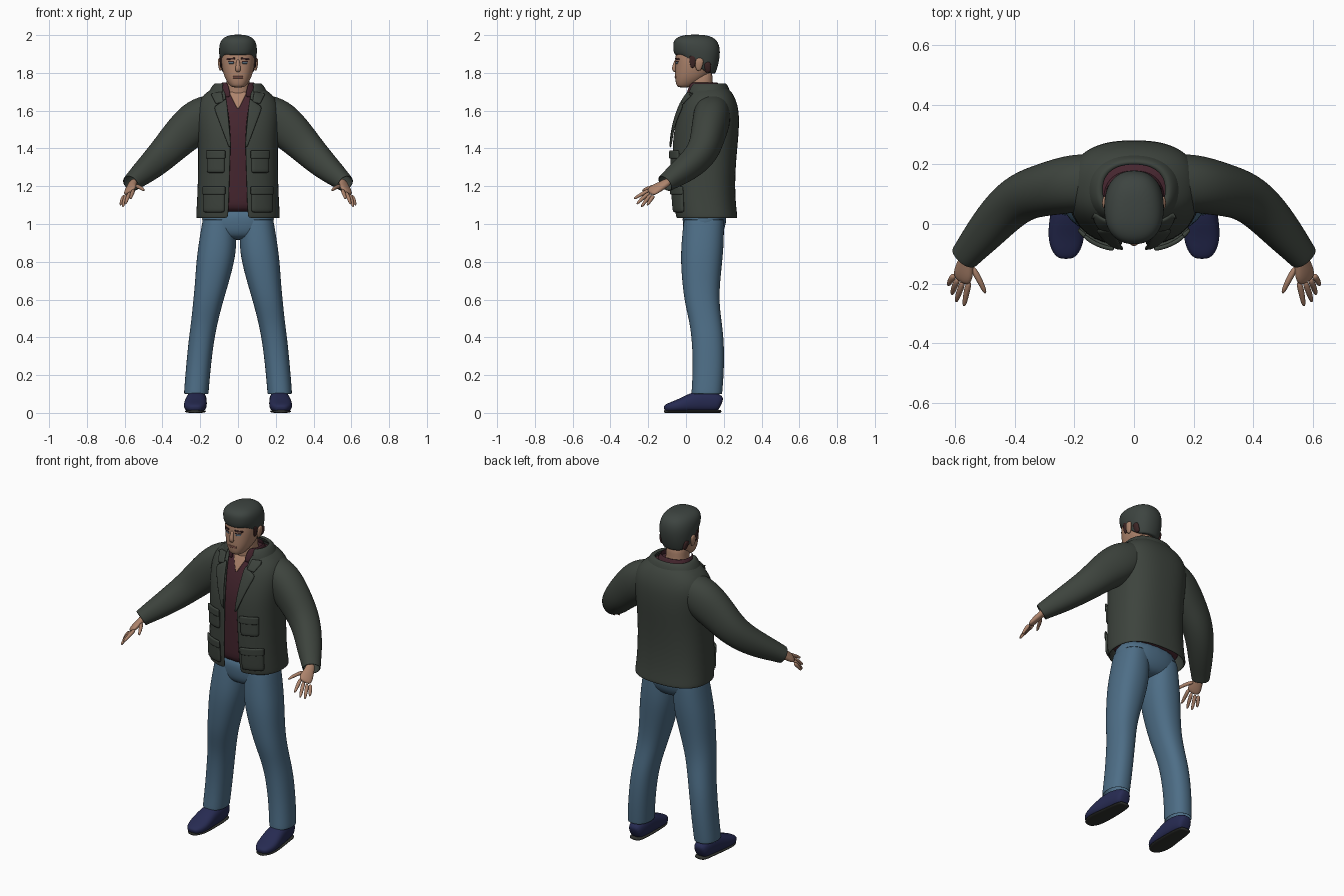
import bpy, bmesh, math
from mathutils import Vector
from mathutils.bvhtree import BVHTree


def material(name, r, g, b):
    m = bpy.data.materials.new(name)
    m.diffuse_color = (r, g, b, 1)
    return m


JACKET = material("dark green cloth", 0.047, 0.057, 0.047)
JEANS = material("blue denim", 0.075, 0.155, 0.24)
SHIRT = material("burgundy cloth", 0.06, 0.019, 0.028)
SKIN = material("skin", 0.42, 0.23, 0.15)
SHOE = material("navy shoe", 0.02, 0.024, 0.085)
SOLE = material("dark sole", 0.03, 0.032, 0.028)
HAIR = material("dark grey hair", 0.047, 0.058, 0.052)
BROWN = material("dark brown", 0.045, 0.018, 0.018)
LIP = material("lip", 0.27, 0.11, 0.085)
EYE = material("blue grey eye", 0.11, 0.17, 0.22)


def power(v, e):
    return math.copysign(abs(v) ** (2 / e), v)


def ring(z, hw, yf, yb, cx=0, gap=0, n=20, e=2.3):
    """Horizontal section; a gap leaves it open at the front."""
    cy, ry = (yf + yb) / 2, (yb - yf) / 2
    a = math.acos((gap / hw) ** (e / 2)) if gap else math.pi / 2
    pts = []
    for i in range(n):
        t = -a + (math.pi + 2 * a) * i / (n - 1 if gap else n)
        pts.append(Vector((cx + hw * power(math.cos(t), e), cy + ry * power(math.sin(t), e), z)))
    return pts


def tube_rings(path, side, n=12, e=2.2):
    """Sections (x, y, z, half width, half height) square to a path."""
    c = [Vector(p[:3]) for p in path]
    out = []
    for i, p in enumerate(path):
        t = (c[min(i + 1, len(c) - 1)] - c[max(i - 1, 0)]).normalized()
        s = Vector(side)
        s = (s - t * s.dot(t)).normalized()
        u = t.cross(s)
        out.append([c[i] + s * p[3] * power(math.cos(2 * math.pi * k / n), e)
                    + u * p[-1] * power(math.sin(2 * math.pi * k / n), e) for k in range(n)])
    return out


def skin(name, rings, mat, closed=True, caps=True, mirror=False, thick=0, sub=2):
    """Join sections into a smooth surface."""
    bm = bmesh.new()
    rows = [[bm.verts.new(p) for p in r] for r in rings]
    n = len(rows[0])
    for a, b in zip(rows, rows[1:]):
        for i in range(n if closed else n - 1):
            j = (i + 1) % n
            bm.faces.new((a[i], a[j], b[j], b[i]))
    if closed and caps:
        bm.faces.new(rows[0][::-1])
        bm.faces.new(rows[-1])
    bmesh.ops.recalc_face_normals(bm, faces=bm.faces)
    for f in bm.faces:
        f.smooth = True
    me = bpy.data.meshes.new(name)
    bm.to_mesh(me)
    bm.free()
    me.materials.append(mat)
    ob = bpy.data.objects.new(name, me)
    bpy.context.collection.objects.link(ob)
    if mirror:
        ob.modifiers.new("mirror", 'MIRROR').use_mirror_merge = False
    if thick:
        m = ob.modifiers.new("thickness", 'SOLIDIFY')
        m.thickness, m.offset = thick, 0
    if sub:
        ob.modifiers.new("smooth", 'SUBSURF').levels = sub
        ob.modifiers["smooth"].render_levels = sub
    return ob


def panel(name, target, corners, mat, off, thick, mirror=True, n=6):
    """Four-cornered patch (x, z) laid on the front of a target."""
    bpy.context.view_layer.update()
    tree = BVHTree.FromObject(target, bpy.context.evaluated_depsgraph_get())
    a, b, c, d = [Vector(p) for p in corners]
    rows = []
    for i in range(n):
        row = []
        for j in range(n):
            u, v = i / (n - 1), j / (n - 1)
            p = a.lerp(b, u).lerp(d.lerp(c, u), v)
            hit = tree.ray_cast(Vector((p.x, -1, p.y)), Vector((0, 1, 0)))[0]
            if hit is None:
                hit = tree.find_nearest(Vector((p.x, 0, p.y)))[0]
            row.append(Vector((p.x, hit.y - off, p.y)))
        rows.append(row)
    return skin(name, rows, mat, closed=False, mirror=mirror, thick=thick, sub=1)


def box(x0, x1, z0, z1):
    return [(x0, z0), (x1, z0), (x1, z1), (x0, z1)]


# Torso: open jacket over a closed shirt
body = [(1.03, .217, -.05, .268, .052), (1.05, .217, -.053, .266, .05), (1.12, .212, -.062, .257, .046),
        (1.25, .207, -.066, .254, .043), (1.4, .205, -.07, .266, .037), (1.5, .212, -.062, .276, .038),
        (1.6, .218, -.034, .276, .05), (1.66, .2, -.006, .258, .062), (1.7, .155, .015, .235, .068),
        (1.73, .105, .03, .2, .07)]
jacket = skin("jacket_body", [ring(z, w, f, b, gap=g, n=26, e=2.5) for z, w, f, b, g in body],
              JACKET, closed=False, thick=.012)
shirt = skin("shirt", [ring(max(z, 1.05), w - .02, f + .016, b - .022, n=24, e=2.5) for z, w, f, b, g in body[1:]], SHIRT)
skin("jacket_collar", [ring(1.67, .158, -.002, .235, gap=.085), ring(1.71, .146, .005, .226, gap=.08),
                       ring(1.745, .122, .02, .212, gap=.08), ring(1.735, .105, .03, .2, gap=.075)],
     JACKET, closed=False, thick=.012)
skin("shirt_collar", [ring(1.67, .115, .0, .19, gap=.035), ring(1.71, .1, .0, .18, gap=.045),
                      ring(1.75, .085, .015, .165, gap=.055)], SHIRT, closed=False, thick=.008)
panel("lapel", shirt, [(.035, 1.40), (.05, 1.41), (.13, 1.62), (.06, 1.67)], JACKET, .034, .012)
panel("collar_flap", shirt, [(.075, 1.645), (.118, 1.635), (.145, 1.69), (.085, 1.70)], JACKET, .034, .012)
panel("open_neck_skin", shirt, [(-.004, 1.61), (.004, 1.61), (.05, 1.7), (-.05, 1.7)], SKIN, .006, .006, False)

# Jacket pockets with flaps
for label, x0, x1, z0, z1 in (("chest", .07, .165, 1.27, 1.38), ("lower", .07, .185, 1.06, 1.19)):
    panel(label + "_pocket", jacket, box(x0, x1, z0, z1), JACKET, .008, .018)
    panel(label + "_pocket_flap", jacket, box(x0 - .004, x1 + .004, z1 - .035, z1 + .01), JACKET, .016, .014)

# Sleeves
skin("sleeve", tube_rings([(.11, .14, 1.61, .09, .085), (.2, .138, 1.56, .098, .118), (.3, .115, 1.47, .087, .103),
                           (.37, .096, 1.395, .081, .088), (.435, .045, 1.33, .074, .077),
                           (.5, -.03, 1.272, .064, .063), (.545, -.083, 1.235, .052, .05),
                           (.565, -.107, 1.217, .048, .045), (.568, -.111, 1.214, .046, .043)],
                          (.3, 1, 0), 16), JACKET, caps=False, mirror=True, thick=.006)

# Hands
across = (.05, .03, -.03)
skin("palm", tube_rings([(.55, -.085, 1.23, .026, .02), (.562, -.125, 1.205, .028, .019),
                         (.57, -.16, 1.187, .04, .018), (.579, -.195, 1.164, .036, .013)], across),
     SKIN, mirror=True)
fingers = {"index_finger": ((.552, -.19, 1.182), (.562, -.235, 1.158), (.57, -.278, 1.132)),
           "middle_finger": ((.572, -.19, 1.168), (.586, -.23, 1.137), (.597, -.263, 1.103)),
           "ring_finger": ((.589, -.182, 1.158), (.603, -.212, 1.125), (.61, -.238, 1.088)),
           "little_finger": ((.602, -.17, 1.152), (.614, -.188, 1.127), (.623, -.207, 1.097)),
           "thumb": ((.545, -.14, 1.202), (.516, -.19, 1.195), (.496, -.235, 1.176))}
for name, (a, b, c) in fingers.items():
    skin(name, tube_rings([a + (.012,), b + (.011,), c + (.007,)], across, 8), SKIN, mirror=True)

# Jeans
skin("jeans_hips", [ring(.915, .09, .02, .16), ring(.95, .17, -.012, .195), ring(1.0, .197, -.02, .215),
                    ring(1.1, .19, -.02, .22)], JEANS)
legs = [(.1, 1.03, .085, -.01, .2), (.107, .9, .1, -.024, .2), (.12, .8, .1, -.027, .191),
        (.14, .68, .087, -.018, .178), (.16, .58, .077, -.005, .175), (.178, .48, .069, .02, .188),
        (.195, .38, .066, .033, .2), (.21, .24, .064, .038, .201), (.22, .12, .064, .031, .192),
        (.221, .1, .063, .03, .19)]
skin("jeans_leg", [ring(z, w, f, b, cx=x) for x, z, w, f, b in legs], JEANS, caps=False, mirror=True, thick=.004)

# Shoes
last = [(.217, .188, .045, .03, .035), (.217, .17, .055, .045, .05), (.218, .1, .062, .054, .06),
        (.222, .04, .057, .058, .056), (.227, -.03, .039, .064, .036), (.228, -.08, .03, .055, .027),
        (.228, -.108, .025, .035, .019), (.228, -.116, .023, .018, .01)]
skin("shoe", tube_rings(last, (1, 0, 0), 14, 2.6), SHOE, mirror=True)
skin("shoe_sole", tube_rings([(x, y, .008, w * .93, .009) for x, y, z, w, h in last], (1, 0, 0), 12, 2.6),
     SOLE, mirror=True)

# Head and neck
skin("neck", [ring(1.64, .075, .02, .17), ring(1.7, .066, .018, .15), ring(1.75, .06, .016, .14),
              ring(1.82, .06, .01, .145)], SKIN)
head = skin("head", [ring(1.722, .03, -.04, .02), ring(1.735, .046, -.052, .05), ring(1.765, .066, -.058, .1),
                     ring(1.8, .08, -.059, .135), ring(1.85, .09, -.057, .155), ring(1.9, .092, -.057, .165),
                     ring(1.95, .08, -.045, .15), ring(1.98, .05, -.01, .11)], SKIN)
skin("nose", tube_rings([(0, -.05, 1.872, .009, .008), (0, -.06, 1.845, .011, .01),
                         (0, -.066, 1.82, .016, .012), (0, -.056, 1.805, .013, .008)], (1, 0, 0), 10), SKIN)
skin("ear", tube_rings([(.09, .065, 1.81, .008, .012), (.095, .068, 1.835, .01, .02),
                        (.099, .072, 1.862, .01, .024), (.097, .072, 1.88, .006, .014)], (1, 0, 0), 10),
     SKIN, mirror=True)

# Facial details
panel("eyebrow", head, [(.016, 1.871), (.062, 1.868), (.06, 1.878), (.016, 1.881)], BROWN, .002, .004)
panel("eye", head, box(.022, .05, 1.848, 1.859), EYE, .001, .004)
panel("upper_eyelid", head, box(.02, .054, 1.858, 1.863), BROWN, .002, .004)
panel("mouth", head, box(-.027, .027, 1.771, 1.783), LIP, .001, .004, False)

# Hair: cap with a high fringe that drops towards the nape
cap = [ring(1.79, .084, -.058, .152), ring(1.8, .09, -.063, .158), ring(1.84, .099, -.069, .172),
       ring(1.9, .103, -.07, .183), ring(1.95, .097, -.064, .178), ring(1.985, .075, -.038, .155),
       ring(2.003, .035, .01, .1)]
for r in cap:
    for p in r:
        edge = 1.79 + .105 * min(1, max(0, (.12 - p.y) / .14))
        p.z = 2.003 - (2.003 - p.z) * (2.003 - edge) / .213
skin("hair", cap, HAIR)
skin("sideburn", tube_rings([(.088, .035, 1.825, .006, .01), (.091, .035, 1.85, .006, .016),
                             (.093, .035, 1.895, .006, .025)], (1, 0, 0), 8), BROWN, mirror=True)
skin("nape_hair", tube_rings([(.07, .118, 1.80, .012, .018), (.08, .115, 1.83, .012, .02),
                              (.084, .11, 1.86, .012, .022)], (1, 0, 0), 8), BROWN, mirror=True)
